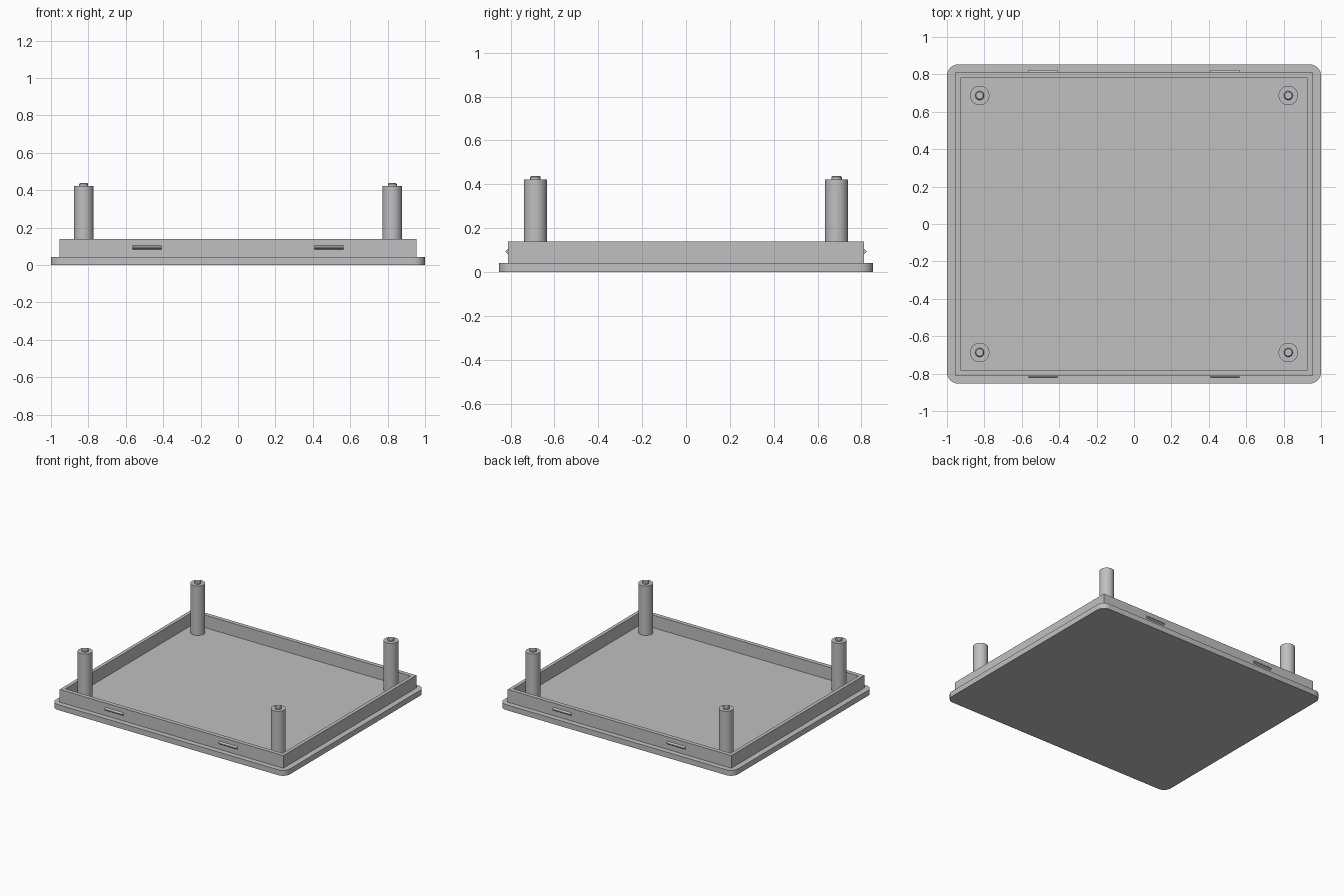
import bpy, bmesh, math

if "Cube" in bpy.data.objects:
    bpy.data.objects.remove(bpy.data.objects["Cube"])

grey = bpy.data.materials.new("light grey plastic")
grey.diffuse_color = (0.53, 0.53, 0.53, 1)
grey.use_nodes = True
grey.node_tree.nodes["Principled BSDF"].inputs["Base Color"].default_value = grey.diffuse_color


def finish(bm, name, smooth=False):
    bmesh.ops.recalc_face_normals(bm, faces=bm.faces)
    mesh = bpy.data.meshes.new(name)
    bm.to_mesh(mesh)
    bm.free()
    mesh.materials.append(grey)
    ob = bpy.data.objects.new(name, mesh)
    bpy.context.collection.objects.link(ob)
    if smooth:
        bpy.ops.object.select_all(action='DESELECT')
        ob.select_set(True)
        bpy.context.view_layer.objects.active = ob
        bpy.ops.object.shade_smooth_by_angle(angle=math.radians(30))
    return ob


def prism(name, outline, direction, smooth=False):
    """Extrude a closed 3D outline along a direction."""
    bm = bmesh.new()
    face = bm.faces.new([bm.verts.new(p) for p in outline])
    new = bmesh.ops.extrude_face_region(bm, geom=[face], use_keep_orig=True)["geom"]
    bmesh.ops.translate(bm, vec=direction,
                        verts=[v for v in new if isinstance(v, bmesh.types.BMVert)])
    return finish(bm, name, smooth)


def lathe(name, profile, x, y, steps=40):
    """Turn a (radius, height) profile around a vertical axis."""
    bm = bmesh.new()
    rings = [[bm.verts.new((x + r * math.cos(2 * math.pi * i / steps),
                            y + r * math.sin(2 * math.pi * i / steps), z))
              for i in range(steps)] for r, z in profile]
    for a, b in zip(rings, rings[1:]):
        for i in range(steps):
            j = (i + 1) % steps
            bm.faces.new((a[i], a[j], b[j], b[i]))
    bm.faces.new(rings[0])
    bm.faces.new(rings[-1])
    return finish(bm, name, True)


# Base plate with rounded corners
R, HX, HY, FLOOR = 0.06, 1.0, 0.853, 0.042
outline = []
for k, (sx, sy) in enumerate([(1, 1), (-1, 1), (-1, -1), (1, -1)]):
    for i in range(9):
        a = math.radians(90 * k + 90 * i / 8)
        outline.append((sx * (HX - R) + R * math.cos(a), sy * (HY - R) + R * math.sin(a), 0))
prism("base_plate", outline, (0, 0, FLOOR), True)

# Raised rim: square-cornered hollow frame
bm = bmesh.new()
loops = []
for hx, hy, z in [(0.955, 0.812, FLOOR), (0.955, 0.812, 0.139),
                  (0.928, 0.78, 0.139), (0.928, 0.78, FLOOR)]:
    loops.append([bm.verts.new((sx * hx, sy * hy, z))
                  for sx, sy in [(1, 1), (-1, 1), (-1, -1), (1, -1)]])
for n in range(4):
    a, b = loops[n], loops[(n + 1) % 4]
    for i in range(4):
        j = (i + 1) % 4
        bm.faces.new((a[i], a[j], b[j], b[i]))
finish(bm, "rim")

# Corner posts with chamfered locating pins
for sx in (-1, 1):
    for sy in (-1, 1):
        lathe("corner_post", [(0.052, FLOOR), (0.052, 0.423), (0.024, 0.423),
                              (0.024, 0.433), (0.019, 0.439)], sx * 0.825, sy * 0.687)

# Wedge-shaped snap clips on the front and back of the rim
for sx in (-1, 1):
    for sy in (-1, 1):
        x0 = sx * 0.487 - 0.078
        wedge = [(x0, sy * y, z) for y, z in
                 [(0.81, 0.081), (0.823, 0.091), (0.823, 0.096), (0.81, 0.107)]]
        prism("snap_clip", wedge, (0.156, 0, 0))
